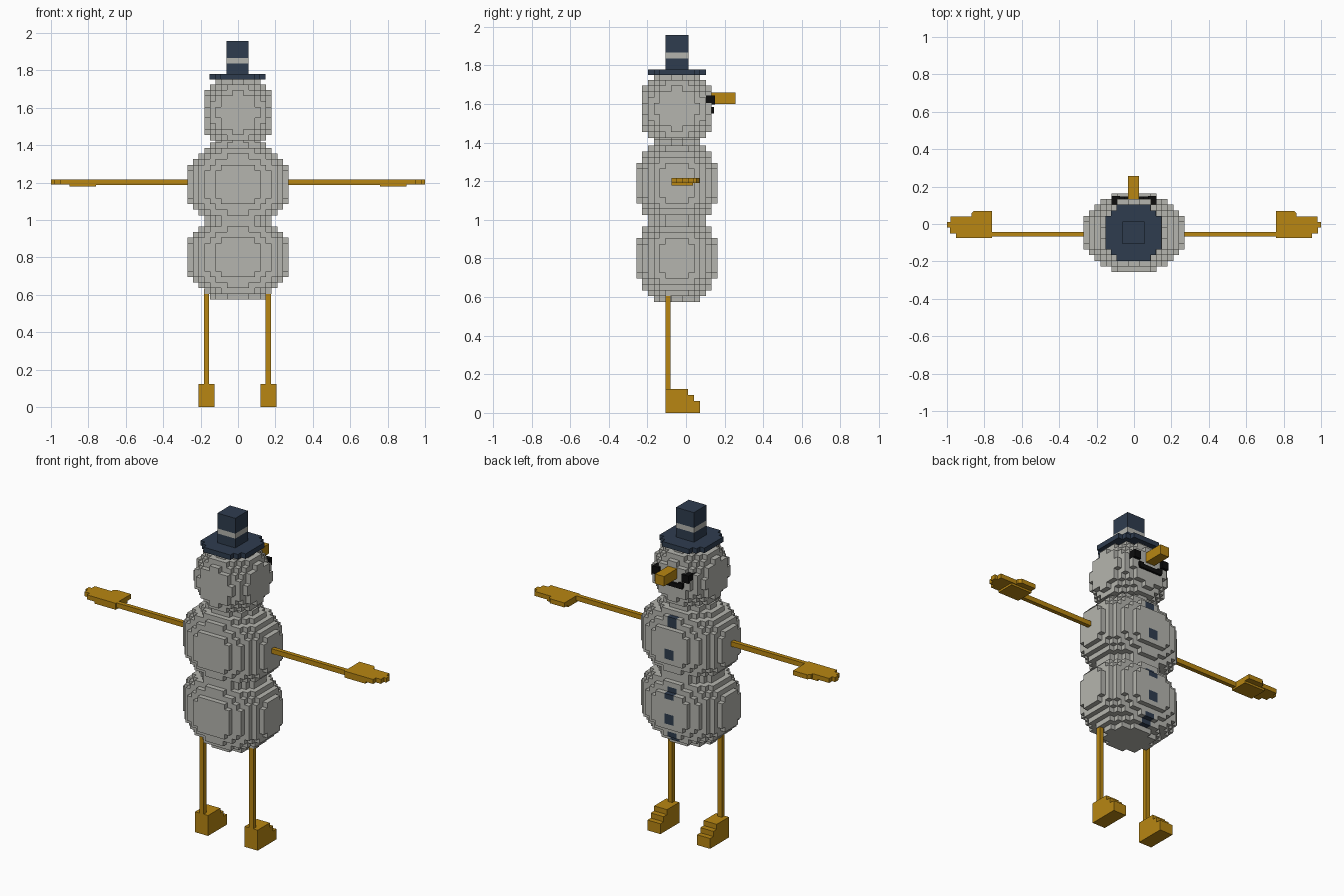
import bpy, bmesh
from mathutils import Vector

cube = bpy.data.objects.get("Cube")
if cube:
    bpy.data.objects.remove(cube, do_unlink=True)

V = 0.03      # block size
YC = -0.047   # depth of the body axis


def material(name, r, g, b):
    m = bpy.data.materials.new(name)
    m.use_nodes = True
    m.diffuse_color = (r, g, b, 1)
    m.node_tree.nodes["Principled BSDF"].inputs["Base Color"].default_value = (r, g, b, 1)
    return m


SNOW = material("snow grey", 0.46, 0.46, 0.425)
NAVY = material("hat navy", 0.028, 0.046, 0.078)
ORANGE = material("limb orange", 0.48, 0.24, 0.006)
BLACK = material("coal black", 0.004, 0.004, 0.004)


def finish(name, bm, mats):
    mesh = bpy.data.meshes.new(name)
    bm.to_mesh(mesh)
    bm.free()
    for m in mats:
        mesh.materials.append(m)
    ob = bpy.data.objects.new(name, mesh)
    bpy.context.collection.objects.link(ob)
    return ob


def box(name, mat, x, y, z):
    bm = bmesh.new()
    bmesh.ops.create_cube(bm, size=1)
    for v in bm.verts:
        v.co = [(a + b) / 2 + c * (b - a) for (a, b), c in zip((x, y, z), v.co)]
    return finish(name, bm, [mat])


def prism(name, mat, outline, direction):
    """Extrude a closed planar outline."""
    bm = bmesh.new()
    face = bm.faces.new([bm.verts.new(p) for p in outline])
    new = bmesh.ops.extrude_face_region(bm, geom=[face])["geom"]
    bmesh.ops.translate(bm, vec=direction, verts=[g for g in new if isinstance(g, bmesh.types.BMVert)])
    bmesh.ops.recalc_face_normals(bm, faces=bm.faces)
    return finish(name, bm, [mat])


def blocks(name, mats, centre, radii, counts, buttons=()):
    """Ellipsoid of blocks; buttons lists the block layers coloured at the front."""
    axes = [[i - (n - 1) / 2 for i in range(n)] for n in counts]
    cells = {(x, y, z) for x in axes[0] for y in axes[1] for z in axes[2]
             if sum((c / r) ** 2 for c, r in zip((x, y, z), radii)) <= 1}
    bm = bmesh.new()
    for cell in cells:
        for axis in range(3):
            for side in (-1, 1):
                near = list(cell)
                near[axis] += side
                if tuple(near) in cells:
                    continue
                n, u, w = Vector(), Vector(), Vector()
                n[axis], u[(axis + 1) % 3], w[(axis + 2) % 3] = side / 2, side / 2, 0.5
                mid = Vector(cell) + n
                quad = [mid - u - w, mid + u - w, mid + u + w, mid - u + w]
                face = bm.faces.new([bm.verts.new(Vector(centre) + p * V) for p in quad])
                if cell[1] > 0 and abs(cell[0]) < 1 and cell[2] in buttons:
                    face.material_index = 1
    bmesh.ops.remove_doubles(bm, verts=bm.verts, dist=V / 50)
    return finish(name, bm, mats)


# Snowball body and head
BALL, BALL_COUNT = (9.4, 7.4, 8.1), (18, 14, 15)
blocks("lower_body", [SNOW, NAVY], (0, YC, 0.8), BALL, BALL_COUNT, (-6, -5, -2, -1, 3, 4))
blocks("upper_body", [SNOW, NAVY], (0, YC, 1.19), BALL, BALL_COUNT, (-2, -1, 4, 5))
blocks("head", [SNOW], (0, YC, 1.575), (6.55, 6.55, 6.55), (12, 12, 12))

# Top hat with a pale band
blocks("hat_brim", [NAVY], (-0.003, YC, 1.765), (5.2, 5.2, 1), (10, 10, 1))
for name, mat, low, high in (("hat_base", NAVY, 1.78, 1.836),
                             ("hat_band", SNOW, 1.836, 1.866),
                             ("hat_crown", NAVY, 1.866, 1.958)):
    box(name, mat, (-0.062, 0.057), (YC - 0.06, YC + 0.06), (low, high))

# Face
box("nose", ORANGE, (-0.033, 0.027), (0.1, 0.256), (1.6, 1.659))
box("mouth", BLACK, (-0.075, 0.075), (0.1, 0.146), (1.55, 1.575))

for side, label in ((1, "left"), (-1, "right")):
    def span(a, b):
        return tuple(sorted((side * a, side * b)))

    box(label + "_eye", BLACK, span(0.075, 0.12), (0.08, 0.15), (1.597, 1.643))
    box(label + "_mouth_corner", BLACK, span(0.05, 0.08), (0.1, 0.146), (1.56, 1.585))

    # Arm and hand
    box(label + "_arm", ORANGE, span(0.24, 0.78), (-0.068, -0.043), (1.188, 1.217))
    hand = [(0.76, -0.076), (0.952, -0.076), (0.952, -0.05), (0.985, -0.05), (0.985, -0.02),
            (1, -0.02), (1, 0.012), (0.98, 0.012), (0.98, 0.04), (0.87, 0.04),
            (0.87, 0.055), (0.855, 0.07), (0.76, 0.07)]
    prism(label + "_hand", ORANGE, [(side * x, y, 1.19) for x, y in hand], (0, 0, 0.027))
    box(label + "_palm", ORANGE, span(0.76, 0.9), (-0.076, 0.035), (1.178, 1.192))

    # Leg and stepped foot
    mid = side * 0.165 - 0.003
    box(label + "_leg", ORANGE, (mid - 0.014, mid + 0.014), (-0.106, -0.08), (0.1, 0.63))
    foot = [(-0.106, 0), (0.073, 0), (0.073, 0.062), (0.042, 0.062),
            (0.042, 0.093), (0.01, 0.093), (0.01, 0.123), (-0.106, 0.123)]
    prism(label + "_foot", ORANGE, [(mid - 0.043, y, z) for y, z in foot], (0.086, 0, 0))
